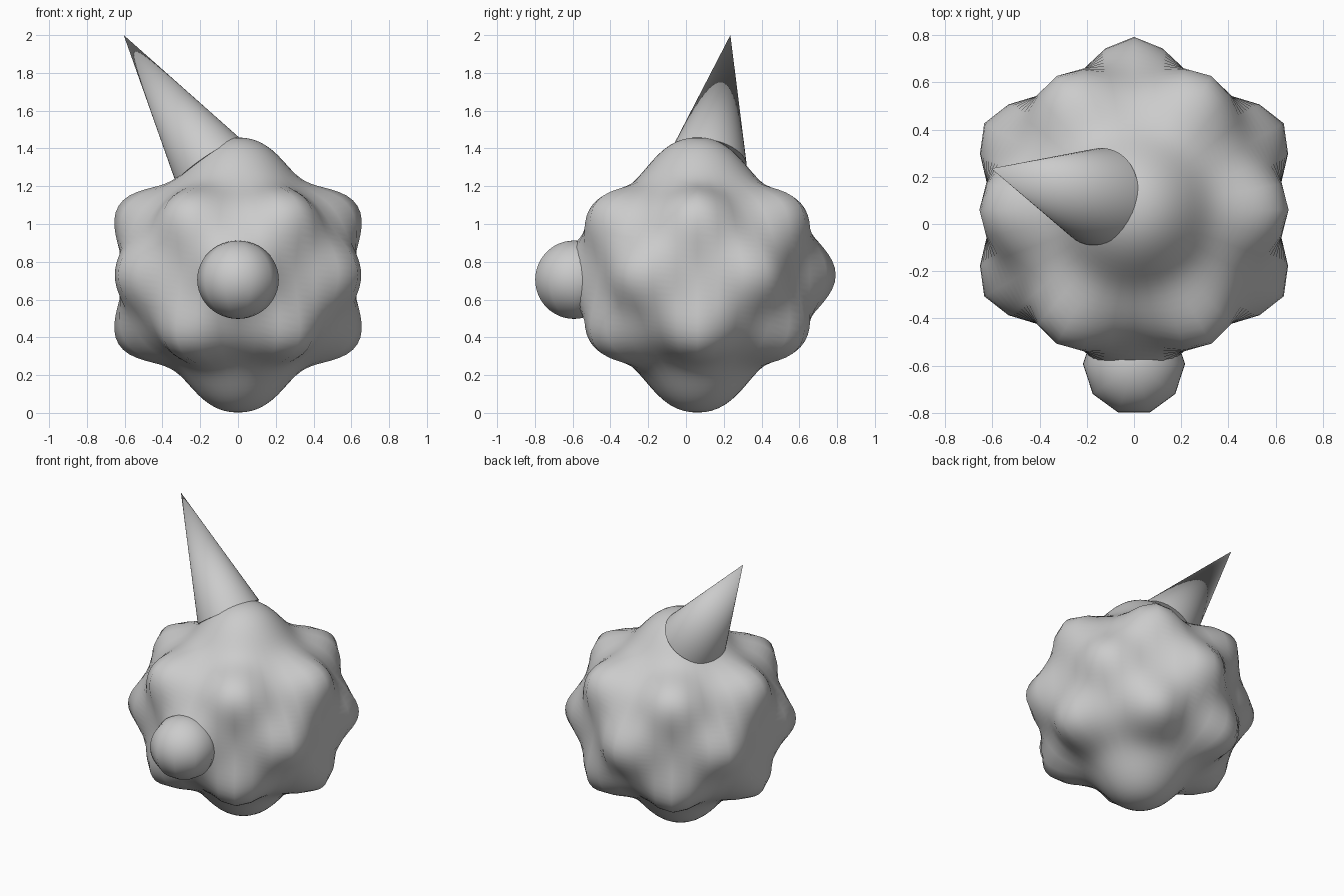
import bpy, math
from mathutils import Vector

if "Cube" in bpy.data.objects:
    bpy.data.objects.remove(bpy.data.objects["Cube"])

CENTRE = Vector((0, 0.06, 0.73))


def direction(lat, az):
    a, b = math.radians(lat), math.radians(az)
    return Vector((math.cos(a) * math.cos(b), math.cos(a) * math.sin(b), math.sin(a)))


# Knob layout (direction, width, roundness): broad poles, six on the equator,
# staggered rows of six above and below
knobs = [(direction(90, 0), 26, 2.3), (direction(-90, 0), 26, 2.3)]
for i in range(6):
    knobs.append((direction(0, 30 + 60 * i), 18.5, 2.0))
    knobs += [(direction(lat, 60 * i), 18.5, 2.0) for lat in (30, -30)]

# Knobbly body: sphere pushed outward around every knob direction
bpy.ops.mesh.primitive_uv_sphere_add(segments=36, ring_count=60, radius=1, location=CENTRE)
body = bpy.context.object
body.name = "knobbly_body"
for v in body.data.vertices:
    d = v.co.normalized()
    bump = 0
    for k, width, power in knobs:
        angle = math.degrees(math.acos(max(-1, min(1, d.dot(k)))))
        bump += math.exp(-(angle / width) ** power)
    v.co = d * (0.56 + 0.168 * bump)
bpy.ops.object.shade_smooth()

# Round nose, ten sides around the vertical axis with a flat side to the front
bpy.ops.mesh.primitive_uv_sphere_add(segments=10, ring_count=24, radius=0.216,
                                     location=(0, -0.593, 0.705), rotation=(0, 0, math.radians(18)))
nose = bpy.context.object
nose.name = "nose"
nose.scale.z = 0.96
bpy.ops.object.shade_smooth()

# Leaning horn on top, its base sunk slightly into the body
base, tip = Vector((-0.155, 0.116, 1.332)), Vector((-0.605, 0.235, 2.0))
axis = tip - base
bpy.ops.mesh.primitive_cone_add(vertices=48, radius1=0.208, radius2=0, depth=axis.length,
                                location=(base + tip) / 2,
                                rotation=axis.to_track_quat('Z', 'Y').to_euler())
bpy.context.object.name = "horn"
bpy.ops.object.shade_smooth_by_angle(angle=math.radians(40))
